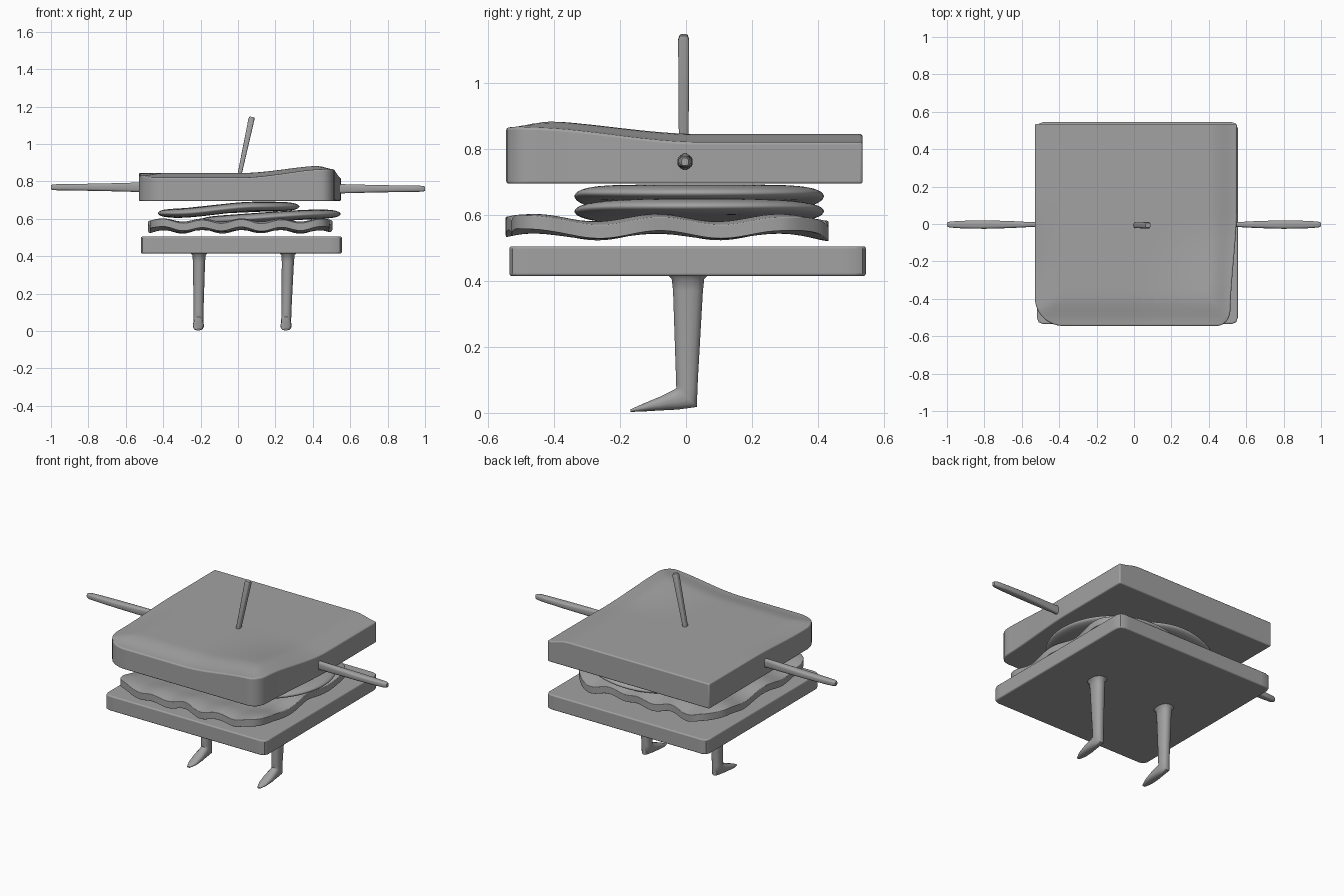
import bpy, bmesh
from math import sin, cos, pi, radians, sqrt, copysign
from mathutils import Vector

cube = bpy.data.objects.get("Cube")
if cube:
    bpy.data.objects.remove(cube, do_unlink=True)

grey = bpy.data.materials.new("plain grey")
grey.use_nodes = True
GREY = (0.36, 0.36, 0.36, 1)
grey.diffuse_color = GREY
grey.node_tree.nodes["Principled BSDF"].inputs["Base Color"].default_value = GREY


def finish(name, bm, bevel=0, angle=35):
    bmesh.ops.recalc_face_normals(bm, faces=bm.faces)
    mesh = bpy.data.meshes.new(name)
    bm.to_mesh(mesh)
    bm.free()
    mesh.materials.append(grey)
    obj = bpy.data.objects.new(name, mesh)
    bpy.context.collection.objects.link(obj)
    if bevel:
        mod = obj.modifiers.new("rounded edges", "BEVEL")
        mod.width, mod.segments = bevel, 3
        mod.limit_method, mod.angle_limit = "ANGLE", radians(50)
    bpy.ops.object.select_all(action="DESELECT")
    obj.select_set(True)
    bpy.context.view_layer.objects.active = obj
    bpy.ops.object.shade_smooth_by_angle(angle=radians(angle))
    return obj


def step(a, b, t):
    t = max(0, min(1, (t - a) / (b - a)))
    return t * t * (3 - 2 * t)


def round_corner(u, v, size):
    """Pull the corner of a unit square in to an arc."""
    a, b = (abs(u) - 1 + size) / size, (abs(v) - 1 + size) / size
    if a <= 0 or b <= 0:
        return u, v
    a, b = a * sqrt(1 - b * b / 2), b * sqrt(1 - a * a / 2)
    return (copysign(1 - size + a * size, u), copysign(1 - size + b * size, v))


def slab(name, n, place, bevel):
    """Closed sheet: place(u, v, side) gives the top (1) and bottom (0) points."""
    bm = bmesh.new()
    grid = [[[bm.verts.new(place(2 * i / n - 1, 2 * j / n - 1, s)) for j in range(n + 1)]
             for i in range(n + 1)] for s in (0, 1)]
    for g in grid:
        for i in range(n):
            for j in range(n):
                bm.faces.new((g[i][j], g[i + 1][j], g[i + 1][j + 1], g[i][j + 1]))
    low, high = grid
    for k in range(n):
        for e in (0, n):
            bm.faces.new((low[k][e], low[k + 1][e], high[k + 1][e], high[k][e]))
            bm.faces.new((low[e][k], low[e][k + 1], high[e][k + 1], high[e][k]))
    return finish(name, bm, bevel)


def tube(name, rings, power=1.0, sides=16):
    """Skin over rings of (centre, half axis, half axis); low power is boxier."""
    bm = bmesh.new()
    loops = []
    for c, a, b in rings:
        loop = []
        for k in range(sides):
            t = 2 * pi * (k + 0.5) / sides
            ca, sa = cos(t), sin(t)
            p = Vector(c) + Vector(a) * copysign(abs(ca) ** power, ca)
            loop.append(bm.verts.new(p + Vector(b) * copysign(abs(sa) ** power, sa)))
        loops.append(loop)
    for p, q in zip(loops, loops[1:]):
        for k in range(sides):
            m = (k + 1) % sides
            bm.faces.new((p[k], p[m], q[m], q[k]))
    bm.faces.new(loops[0])
    bm.faces.new(loops[-1])
    return finish(name, bm, angle=50)


# Bread slices
def bottom_bread(u, v, side):
    u, v = round_corner(u, v, 0.06)
    return (0.018 + 0.537 * u, 0.005 + 0.54 * v, 0.415 + 0.09 * side)


def top_bread(u, v, side):
    if v < 0:
        u, v = round_corner(u, v, 0.28 if u < 0 else 0.16)
    x, y = 0.01 + 0.54 * u, -0.005 + 0.54 * v
    front = step(0.1, -0.5, y)
    if u > 0:
        x -= 0.035 * front * u ** 3
    droop = max(step(0.75, 1, u), step(-0.7, -1, v))
    droop = max(droop, 0.6 * step(-0.75, -1, u) * step(0.2, -0.6, v))
    lift = step(0, 0.9, u) * step(0.1, -0.9, v)
    top = 0.845 - 0.025 * droop + 0.045 * lift
    return (x, y, top if side else 0.695)


slab("bottom_bread", 32, bottom_bread, 0.007)
slab("top_bread", 40, top_bread, 0.007)


# Wavy leaf
def leaf(u, v, side):
    u, v = round_corner(u, v, 0.3)
    edge = 0.35 + 0.65 * max(abs(u), abs(v)) ** 2
    ripple = 1 + 0.02 * sin(9 * u + 2) * sin(8 * v)
    x, y = 0.01 + 0.485 * u * ripple, -0.057 + 0.48 * v * ripple
    z = 0.562 + edge * (0.01 * sin(30 * x + 1) + 0.013 * cos(17 * (y - 0.28)))
    return (x, y, z + (0.021 if side else -0.021))


slab("leaf", 64, leaf, 0.016)


# Sagging round slices
def round_slice(name, x0, low, high, fold):
    bm = bmesh.new()
    bmesh.ops.create_uvsphere(bm, u_segments=56, v_segments=28, radius=1)
    for vert in bm.verts:
        x, y, z = vert.co
        r = sqrt(x * x + y * y)
        k = 0.378 * r ** 0.25 / r if r > 1e-4 else 0
        x *= k
        y *= k
        rise = step(-fold - 0.25, fold + 0.1, x)
        vert.co = (x0 + x, 0.04 + y, low + (high - low) * rise + 0.026 * z)
    return finish(name, bm, angle=60)


round_slice("upper_round_slice", -0.05, 0.63, 0.666, 0.05)
round_slice("lower_round_slice", 0.17, 0.585, 0.626, 0.25)


# Legs with pointed feet: y, z, half width, half depth, tilt in degrees
LEG = [(0.006, 0.42, 0.05, 0.064, 0), (0.006, 0.405, 0.036, 0.05, 0),
       (0.006, 0.37, 0.033, 0.046, 0), (0.003, 0.11, 0.027, 0.034, 0),
       (0.002, 0.08, 0.027, 0.034, -12), (0.002, 0.047, 0.027, 0.043, -43),
       (-0.03, 0.04, 0.027, 0.031, -78), (-0.08, 0.028, 0.03, 0.021, -90),
       (-0.13, 0.016, 0.025, 0.012, -90), (-0.168, 0.007, 0.01, 0.004, -90)]
for name, top_x, foot_x in (("right_leg", -0.208, -0.212), ("left_leg", 0.268, 0.256)):
    rings = []
    for y, z, w, d, tilt in LEG:
        x = foot_x + (top_x - foot_x) * z / 0.42
        a = radians(tilt)
        rings.append(((x, y, z), (w, 0, 0), (0, d * cos(a), d * sin(a))))
    tube(name, rings, 0.85)

# Arms: distance out, half width, half height
ARM = [(0.46, 0.012, 0.026), (0.55, 0.013, 0.025), (0.66, 0.019, 0.022),
       (0.8, 0.023, 0.019), (0.93, 0.02, 0.017), (0.985, 0.016, 0.016), (1.0, 0.01, 0.012)]
for name, s in (("right_arm", -1), ("left_arm", 1)):
    tube(name, [((s * d, -0.003, 0.765 - 0.004 * s), (0, w, 0), (0, 0, h))
                for d, w, h in ARM], 0.6)

# Cocktail stick
STICK = [(0.8, 0.011, 0.015), (0.845, 0.011, 0.015), (1.13, 0.016, 0.017), (1.145, 0.013, 0.012)]
tube("cocktail_stick", [((0.01 + 0.215 * (z - 0.845), -0.007, z),
                         (w, 0, -0.22 * w), (0, d, 0)) for z, w, d in STICK], 0.5)
